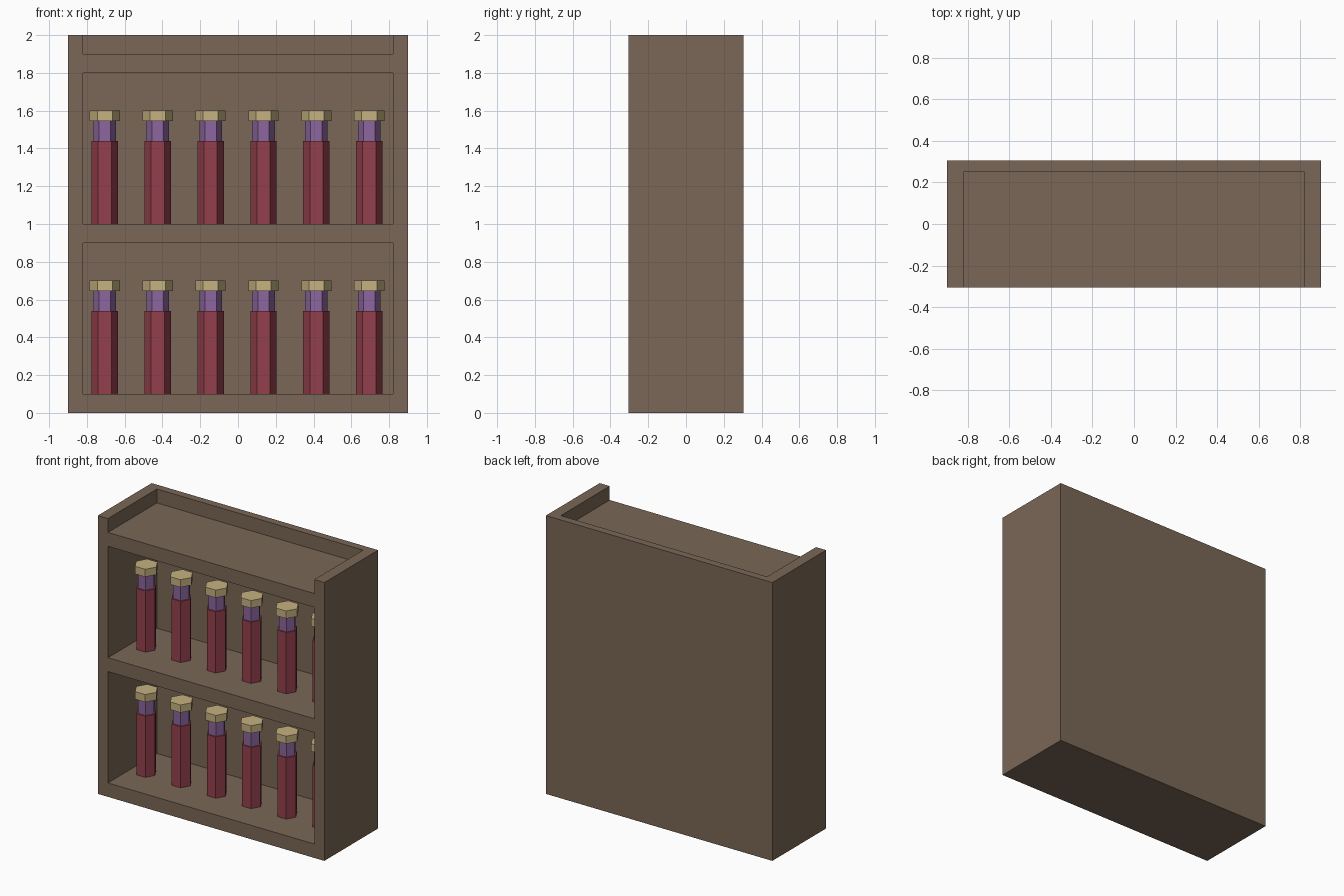
import bpy
import bmesh
from math import cos, sin, tau

cube = bpy.data.objects.get("Cube")
if cube:
    bpy.data.objects.remove(cube, do_unlink=True)


def material(name, rgb):
    mat = bpy.data.materials.new(name)
    mat.use_nodes = True
    colour = (*rgb, 1.0)
    mat.diffuse_color = colour
    mat.node_tree.nodes["Principled BSDF"].inputs["Base Color"].default_value = colour
    return mat


def add_object(name, mesh, location=(0, 0, 0)):
    obj = bpy.data.objects.new(name, mesh)
    obj.location = location
    bpy.context.collection.objects.link(obj)
    return obj


def box(name, low, high, mat):
    """Box between two opposite corners."""
    bm = bmesh.new()
    bmesh.ops.create_cube(bm, size=1)
    for v in bm.verts:
        v.co = [high[i] if v.co[i] > 0 else low[i] for i in range(3)]
    mesh = bpy.data.meshes.new(name)
    bm.to_mesh(mesh)
    bm.free()
    mesh.materials.append(mat)
    return add_object(name, mesh)


wood = material("brown wood", (0.195, 0.136, 0.095))
red = material("red glass", (0.296, 0.051, 0.072))
purple = material("purple neck", (0.266, 0.133, 0.342))
tan = material("tan cap", (0.565, 0.445, 0.216))

# Cabinet: solid block with two open compartments and a top tray cut out
WIDTH, DEPTH, INNER, BACK = 0.9, 0.305, 0.82, 0.25
cabinet = box("shelf_cabinet", (-WIDTH, -DEPTH, 0), (WIDTH, DEPTH, 2), wood)
cutters = []
for bottom, top in ((0.1, 0.9), (1.0, 1.8), (1.9, 2.2)):
    cutter = box("compartment_cutter", (-INNER, -DEPTH - 0.2, bottom), (INNER, BACK, top), wood)
    cutter.hide_render = True
    cutters.append(cutter)
    cut = cabinet.modifiers.new("compartment", "BOOLEAN")
    cut.operation = "DIFFERENCE"
    cut.solver = "EXACT"
    cut.object = cutter
bpy.context.view_layer.update()
evaluated = cabinet.evaluated_get(bpy.context.evaluated_depsgraph_get())
carved = bpy.data.meshes.new_from_object(evaluated)
cabinet.modifiers.clear()
cabinet.data = carved
for cutter in cutters:
    bpy.data.objects.remove(cutter, do_unlink=True)


# Bottle: six-sided stepped profile of body, neck and cap
def bottle_mesh():
    body_top, neck_top = 0.44, 0.545
    profile = [(0.07, 0), (0.07, body_top), (0.06, body_top),
               (0.06, neck_top), (0.08, neck_top), (0.08, 0.6)]
    sides = 6
    bm = bmesh.new()
    rings = [[bm.verts.new((r * cos(tau * k / sides), r * sin(tau * k / sides), z))
              for k in range(sides)] for r, z in profile]
    bm.faces.new(rings[0][::-1])
    bm.faces.new(rings[-1])
    for low, high in zip(rings, rings[1:]):
        for k in range(sides):
            n = (k + 1) % sides
            bm.faces.new((low[k], low[n], high[n], high[k]))
    # Colour by height
    for face in bm.faces:
        z = face.calc_center_median().z
        face.material_index = (z > body_top + 0.001) + (z > neck_top - 0.001)
    mesh = bpy.data.meshes.new("bottle")
    bm.to_mesh(mesh)
    bm.free()
    for mat in (red, purple, tan):
        mesh.materials.append(mat)
    return mesh


# Two rows of six bottles
bottle = bottle_mesh()
for row, floor in (("lower", 0.1), ("upper", 1.0)):
    for i in range(6):
        add_object(f"{row}_bottle_{i + 1}", bottle, (-0.705 + 0.28 * i, -0.035, floor))
